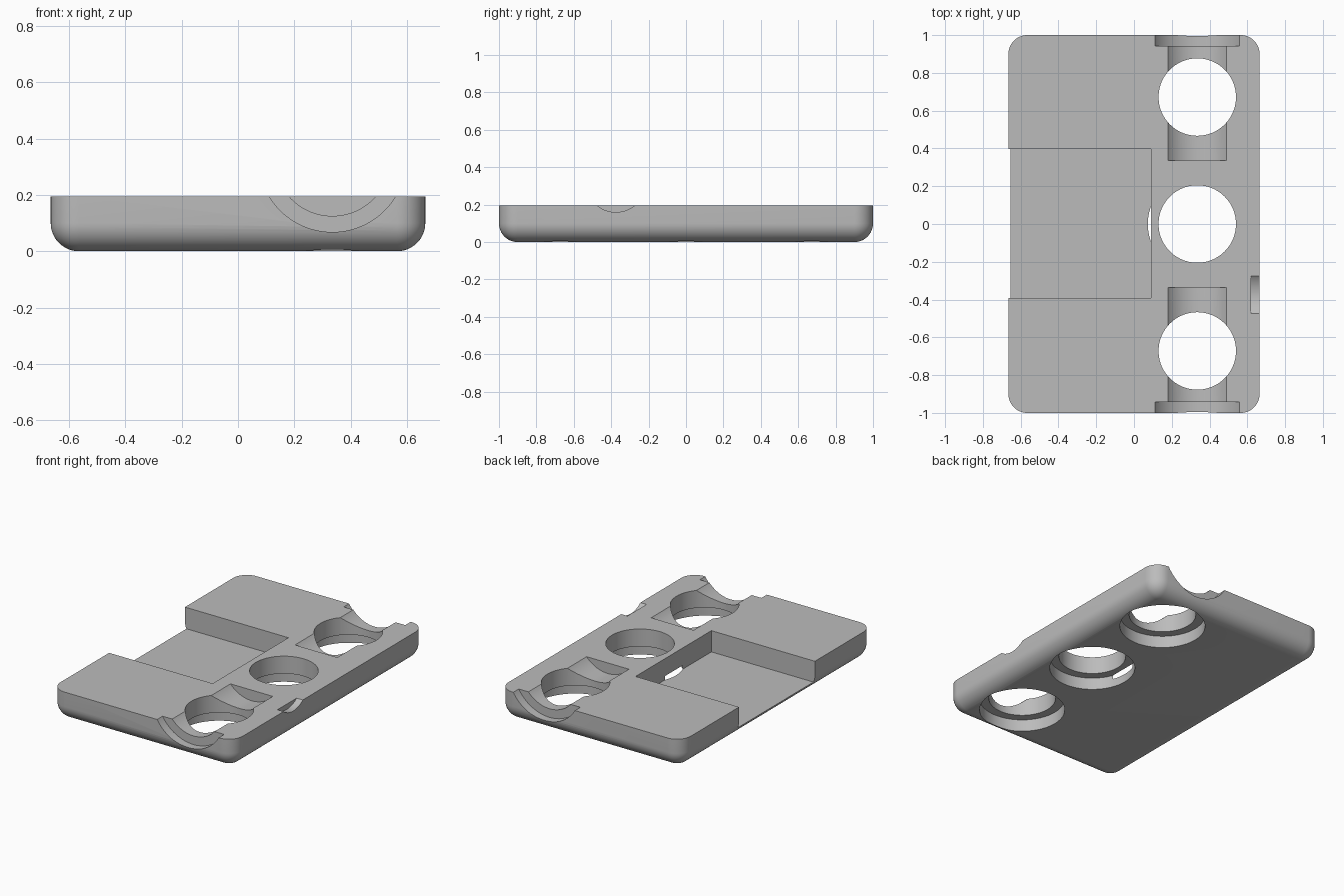
import bpy, bmesh, math
from mathutils import Matrix, Vector

cube = bpy.data.objects.get("Cube")
if cube:
    bpy.data.objects.remove(cube, do_unlink=True)

grey = bpy.data.materials.new("plain grey")
grey.use_nodes = True
colour = (0.5, 0.5, 0.5, 1)
grey.diffuse_color = colour
grey.node_tree.nodes["Principled BSDF"].inputs["Base Color"].default_value = colour

HALF_X, HALF_Y, TOP, ROUND = 0.665, 1.0, 0.195, 0.1
BORE_X, AXIS_Z, BORE_R, WIDE_R = 0.335, 0.33, 0.205, 0.262


def make_object(name, bm):
    bmesh.ops.recalc_face_normals(bm, faces=bm.faces[:])
    mesh = bpy.data.meshes.new(name)
    bm.to_mesh(mesh)
    bm.free()
    mesh.materials.append(grey)
    obj = bpy.data.objects.new(name, mesh)
    bpy.context.collection.objects.link(obj)
    return obj


def box(name, low, high, bevel=0):
    low, high = Vector(low), Vector(high)
    bm = bmesh.new()
    bmesh.ops.create_cube(bm, size=1)
    bmesh.ops.scale(bm, vec=high - low, verts=bm.verts[:])
    bmesh.ops.translate(bm, vec=(low + high) / 2, verts=bm.verts[:])
    if bevel:
        bmesh.ops.bevel(bm, geom=bm.edges[:], offset=bevel, segments=12,
                        profile=0.5, affect='EDGES')
    return make_object(name, bm)


def cylinder(name, start, end, radius):
    start, end = Vector(start), Vector(end)
    axis = end - start
    bm = bmesh.new()
    bmesh.ops.create_cone(bm, cap_ends=True, segments=96, radius1=radius,
                          radius2=radius, depth=axis.length)
    turn = axis.to_track_quat('Z', 'Y').to_matrix().to_4x4()
    bmesh.ops.transform(bm, matrix=Matrix.Translation((start + end) / 2) @ turn,
                        verts=bm.verts[:])
    return make_object(name, bm)


# Plate with rounded lower edges and corners
plate = box("plate", (-HALF_X, -HALF_Y, 0), (HALF_X, HALF_Y, 0.5), ROUND)

# Flat top and the pocket open on the right side
cutters = [
    box("top_cutter", (-2, -2, TOP), (2, 2, 1)),
    box("pocket_cutter", (-1, -0.393, 0.055), (0.09, 0.397, 0.4)),
]

# Three through holes with counterbores underneath
for i, y in enumerate((-0.672, 0, 0.672)):
    cutters += [
        cylinder(f"hole_cutter_{i}", (BORE_X, y, -0.1), (BORE_X, y, 0.4), BORE_R),
        cylinder(f"counterbore_cutter_{i}", (BORE_X, y, -0.1), (BORE_X, y, 0.08), WIDE_R),
    ]

# Lengthwise channels with a wider step at each end
for side, s in (("front", -1), ("back", 1)):
    for part, y, radius in (("channel", 0.336, BORE_R), ("step", 0.943, WIDE_R)):
        cutters.append(cylinder(f"{side}_{part}_cutter", (BORE_X, s * y, AXIS_Z),
                                (BORE_X, s * 1.2, AXIS_Z), radius))

# Small scoop in the left edge
cutters.append(cylinder("edge_notch_cutter", (0.62, -0.375, 0.32),
                        (0.8, -0.375, 0.32), 0.16))

# Cut everything from the plate
for cutter in cutters:
    cutter.hide_render = True
    cut = plate.modifiers.new(cutter.name, 'BOOLEAN')
    cut.operation = 'DIFFERENCE'
    cut.solver = 'EXACT'
    cut.object = cutter

bpy.context.view_layer.objects.active = plate
plate.select_set(True)
for name in [m.name for m in plate.modifiers]:
    bpy.ops.object.modifier_apply(modifier=name)
for cutter in cutters:
    bpy.data.objects.remove(cutter, do_unlink=True)

for obj in bpy.context.selected_objects:
    obj.select_set(obj == plate)
bpy.ops.object.shade_smooth_by_angle(angle=math.radians(30))
